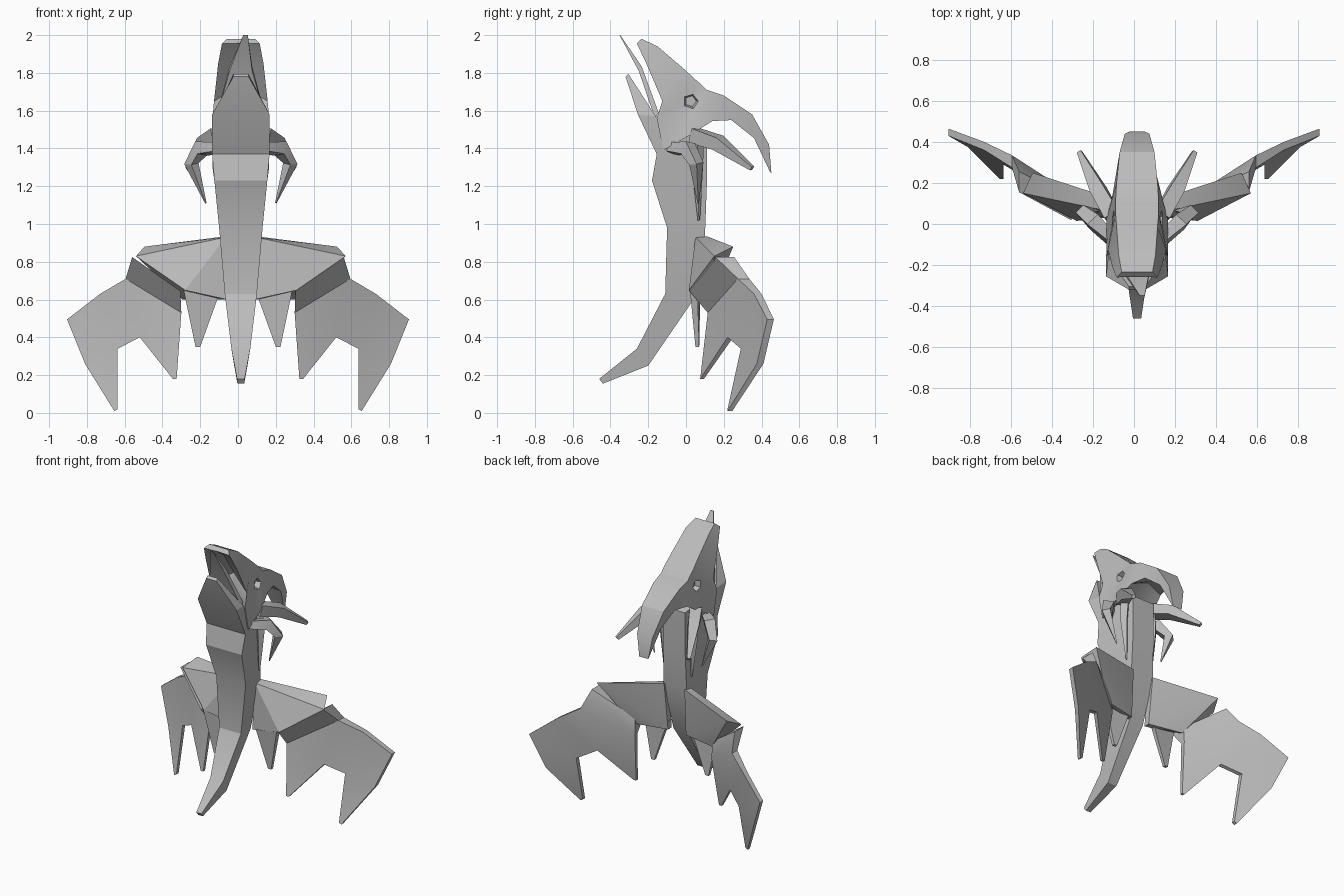
import bpy, bmesh, math
from mathutils import Vector

if "Cube" in bpy.data.objects:
    bpy.data.objects.remove(bpy.data.objects["Cube"])

CX = 0.015  # centre line of the body

grey = bpy.data.materials.new("plain grey")
grey.use_nodes = True
grey.diffuse_color = (0.5, 0.5, 0.5, 1)
grey.node_tree.nodes["Principled BSDF"].inputs["Base Color"].default_value = (0.5, 0.5, 0.5, 1)


def finish(name, bm):
    bmesh.ops.recalc_face_normals(bm, faces=bm.faces)
    mesh = bpy.data.meshes.new(name)
    bm.to_mesh(mesh)
    bm.free()
    mesh.materials.append(grey)
    ob = bpy.data.objects.new(name, mesh)
    bpy.context.collection.objects.link(ob)
    return ob


def loft(name, rings):
    """Closed skin through a row of equal rings."""
    bm = bmesh.new()
    rows = [[bm.verts.new(p) for p in r] for r in rings]
    n = len(rows[0])
    for a, b in zip(rows, rows[1:]):
        for i in range(n):
            j = (i + 1) % n
            bm.faces.new((a[i], a[j], b[j], b[i]))
    bm.faces.new(rows[0])
    bm.faces.new(rows[-1])
    return finish(name, bm)


def slab(front, back):
    """Four-cornered ring from two (y, z, half width) edges."""
    (y, z, w), (v, u, k) = front, back
    return [(CX - w, y, z), (CX + w, y, z), (CX + k, v, u), (CX - k, v, u)]


def horn(name, path, radii, side):
    """Tapered four-sided horn along a path."""
    pts = [Vector((CX + side * x, y, z)) for x, y, z in path]
    rings = []
    for i, p in enumerate(pts):
        t = pts[min(i + 1, len(pts) - 1)] - pts[max(i - 1, 0)]
        u = t.cross(Vector((0, 1, 0.3))).normalized()
        v = t.cross(u).normalized()
        rings.append([p + radii[i] * (u * math.cos(a) + v * math.sin(a))
                      for a in (0, math.pi / 2, math.pi, math.pi * 1.5)])
    return loft(name, rings)


def membrane(name, pts, faces, side):
    """Folded sheet: front points (x, y, z, depth) with a matching back."""
    bm = bmesh.new()
    front = [bm.verts.new((side * x, y, z)) for x, y, z, d in pts]
    back = [bm.verts.new((side * x, y + d, z)) for x, y, z, d in pts]
    for f in faces:
        bm.faces.new([front[i] for i in f])
        bm.faces.new([back[i] for i in reversed(f)])
    for e in [e for e in bm.edges if e.is_boundary and e.verts[0] in front]:
        a, b = (front.index(v) for v in e.verts)
        bm.faces.new((front[a], front[b], back[b], back[a]))
    return finish(name, bm)


# Tail, body, neck and lower crest in one run
loft("body_and_lower_crest", [
    slab((-.46, .18, .02), (-.44, .155, .018)),
    slab((-.26, .34, .05), (-.2, .25, .035)),
    slab((-.11, .63, .085), (.04, .6, .055)),
    slab((-.1, .98, .115), (.1, .93, .09)),
    slab((-.18, 1.23, .14), (.11, 1.2, .085)),
    slab((-.155, 1.37, .152), (.11, 1.48, .085)),
    slab((-.255, 1.58, .152), (-.16, 1.57, .14)),
    slab((-.32, 1.78, .04), (-.305, 1.795, .04))])

# Tongue blade between the crests
loft("tongue", [
    slab((-.165, 1.56, .13), (-.145, 1.59, .125)),
    slab((-.25, 1.81, .06), (-.235, 1.835, .06)),
    [(x + .025, y, z) for x, y, z in slab((-.352, 2.0, .012), (-.348, 2.0, .012))]])

# Upper crest and curved beak: top edge, lower edge, hollowing of the underside
stations = [
    ((-.235, 1.98, .075), (-.26, 1.955, .1), .1),
    ((-.15, 1.94, .09), (-.21, 1.85, .12), .55),
    ((-.01, 1.82, .1), (-.125, 1.65, .142), .5),
    ((.05, 1.765, .105), (-.155, 1.56, .15), .3),
    ((.08, 1.74, .105), (-.12, 1.39, .15), .2),
    ((.11, 1.71, .105), (.02, 1.47, .15), .2),
    ((.2, 1.68, .1), (.14, 1.545, .12), .3),
    ((.35, 1.58, .085), (.24, 1.55, .095), .2),
    ((.44, 1.42, .06), (.36, 1.455, .07), .2),
    ((.452, 1.27, .035), (.445, 1.275, .035), .1)]
rings = []
for top, low, hollow in stations:
    ring = slab(top, low)
    mid = Vector((CX, low[0], low[1])).lerp(Vector((CX, top[0], top[1])), hollow)
    rings.append(ring[:3] + [tuple(mid)] + ring[3:])
head = loft("head_and_beak", rings)

# Five-sided eye sockets, narrowing inwards
for side, word in ((1, "left"), (-1, "right")):
    bpy.ops.mesh.primitive_cone_add(
        vertices=5, radius1=.03, radius2=.06, depth=.1,
        location=(CX + side * .135, .025, 1.65), rotation=(0, side * math.pi / 2, 0))
    cutter = bpy.context.object
    cutter.name = word + "_eye_cutter"
    cutter.data.materials.append(grey)
    cutter.hide_render = True
    cutter.hide_set(True)
    cut = head.modifiers.new(word + " eye", "BOOLEAN")
    cut.operation = "DIFFERENCE"
    cut.solver = "EXACT"
    cut.object = cutter

for side, word in ((1, "left_"), (-1, "right_")):
    # Cheek horns
    horn(word + "long_horn", [(.12, .04, 1.47), (.19, .17, 1.43), (.28, .35, 1.295)],
         (.055, .05, .016), side)
    horn(word + "hooked_horn",
         [(.12, -.08, 1.4), (.21, .01, 1.4), (.262, .055, 1.32), (.185, .065, 1.11)],
         (.035, .05, .038, .004), side)
    horn(word + "throat_spike", [(.11, .06, 1.46), (.12, .06, 1.3), (.105, .068, 1.02)],
         (.035, .03, .006), side)

    # Upper wing wedge
    bm = bmesh.new()
    for x, y, z in [(.08, .05, .93), (.08, .11, .935), (.555, .15, .83), (.51, .25, .88),
                    (.295, .015, .65), (.07, .04, .6), (.07, .08, .6), (.31, .13, .6)]:
        bm.verts.new((CX + side * x, y, z))
    bmesh.ops.convex_hull(bm, input=bm.verts)
    finish(word + "upper_wing", bm)

    # Outer wing: front fold below the elbow, then two long points
    membrane(word + "outer_wing",
             [(.305, .018, .645, .115), (.56, .155, .825, .1), (.595, .275, .71, .06),
              (.73, .36, .63, .04), (.905, .43, .495, .035), (.81, .375, .26, .035),
              (.655, .22, .01, .025), (.637, .22, .02, .025), (.637, .29, .34, .03),
              (.52, .22, .4, .03), (.345, .075, .18, .02), (.325, .075, .18, .02),
              (.3, .115, .53, .03)],
             [(0, 1, 2, 12), (12, 2, 9), (12, 9, 10, 11), (2, 3, 8, 9),
              (3, 4, 5, 8), (5, 6, 7, 8)], side)

    # Small inner point hanging beside the tail
    membrane(word + "inner_wing_point",
             [(.08, .045, .66, .03), (.29, .02, .66, .04), (.225, .05, .35, .02),
              (.2, .05, .35, .02), (.11, .045, .6, .03)],
             [(0, 1, 2, 3, 4)], side)

# Shading: keep the folds crisp
bpy.ops.object.select_all(action="DESELECT")
for ob in bpy.context.view_layer.objects:
    if ob.type == "MESH" and not ob.hide_get():
        ob.select_set(True)
        bpy.context.view_layer.objects.active = ob
bpy.ops.object.shade_smooth_by_angle(angle=math.radians(25))
